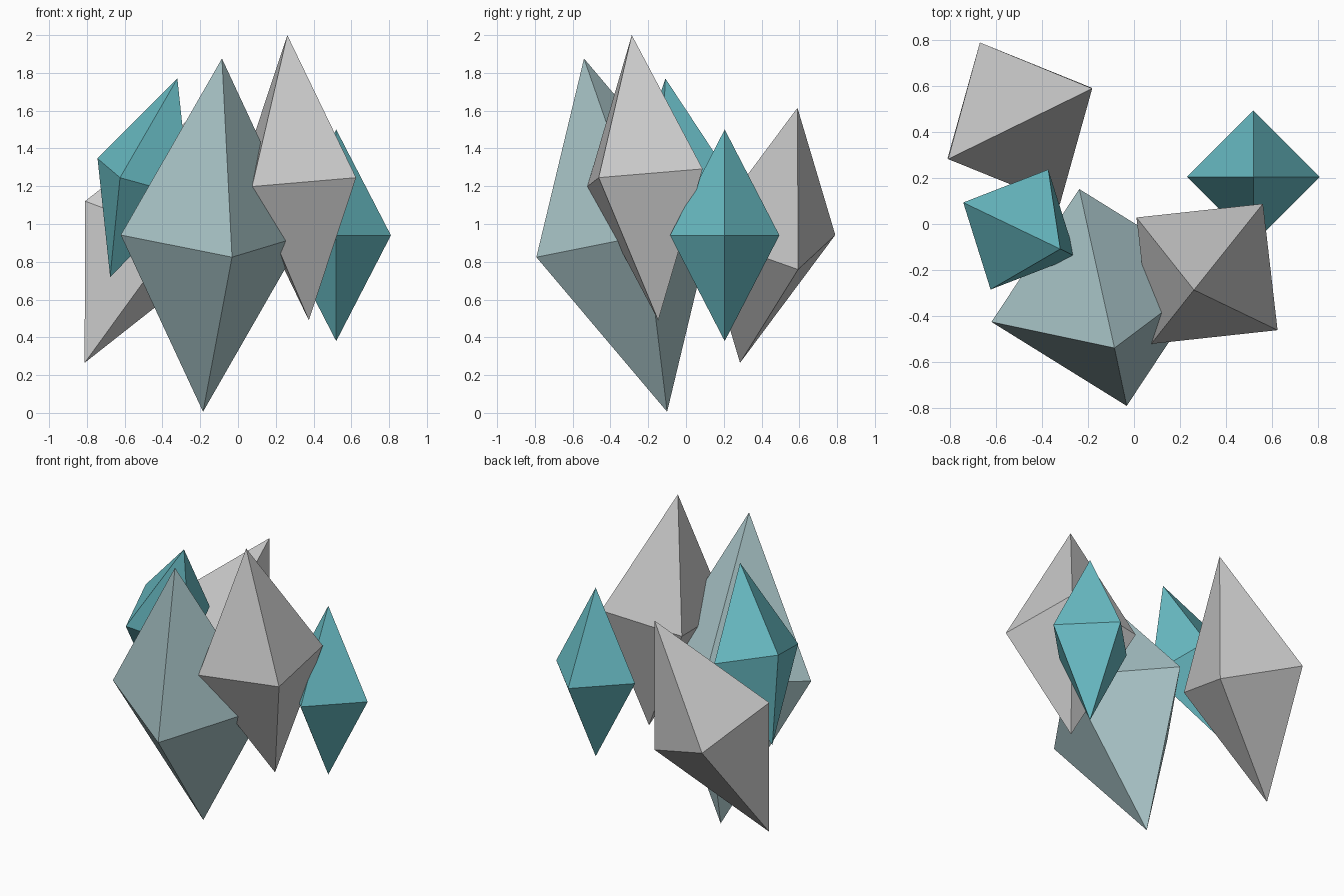
import bpy, bmesh
from mathutils import Vector

if "Cube" in bpy.data.objects:
    bpy.data.objects.remove(bpy.data.objects["Cube"])

def material(name, color):
    m = bpy.data.materials.new(name)
    m.diffuse_color = (*color, 1)
    m.use_nodes = True
    m.node_tree.nodes["Principled BSDF"].inputs["Base Color"].default_value = m.diffuse_color
    return m

teal = material("teal", (0.14, 0.50, 0.55))
pale_teal = material("pale_teal", (0.40, 0.56, 0.58))

def crystal(name, center, axis, side, mat=None):
    """Four-sided bipyramid: axis = half length to the tip, side = one girdle corner."""
    c, a = Vector(center), Vector(axis)
    s = Vector(side)
    s = (s - s.project(a)).normalized() * a.length * 0.517
    t = a.cross(s).normalized() * s.length
    bm = bmesh.new()
    tip, base = bm.verts.new(a), bm.verts.new(-a)
    ring = [bm.verts.new(v) for v in (s, t, -s, -t)]
    for i in range(4):
        p, q = ring[i], ring[(i + 1) % 4]
        bm.faces.new((p, q, tip))
        bm.faces.new((q, p, base))
    bmesh.ops.recalc_face_normals(bm, faces=bm.faces)
    me = bpy.data.meshes.new(name)
    bm.to_mesh(me)
    bm.free()
    ob = bpy.data.objects.new(name, me)
    ob.location = c
    if mat:
        me.materials.append(mat)
    bpy.context.collection.objects.link(ob)

# Large front crystal, leaning forward
crystal("large_crystal", (-0.135, -0.32, 0.941), (0.05, -0.22, 0.935), (-0.48, -0.105, 0), pale_teal)
# Two medium grey crystals
crystal("front_right_crystal", (0.318, -0.217, 1.245), (-0.057, -0.07, 0.755), (0.307, -0.245, 0))
crystal("back_left_crystal", (-0.497, 0.438, 0.94), (0.315, 0.152, 0.675), (-0.175, 0.352, 0))
# Two small teal crystals
crystal("upright_small_crystal", (0.52, 0.205, 0.94), (0, 0, 0.56), (0.29, 0, 0), teal)
crystal("tilted_small_crystal", (-0.499, -0.024, 1.245), (0.178, -0.085, 0.525), (-0.125, -0.26, 0), teal)
